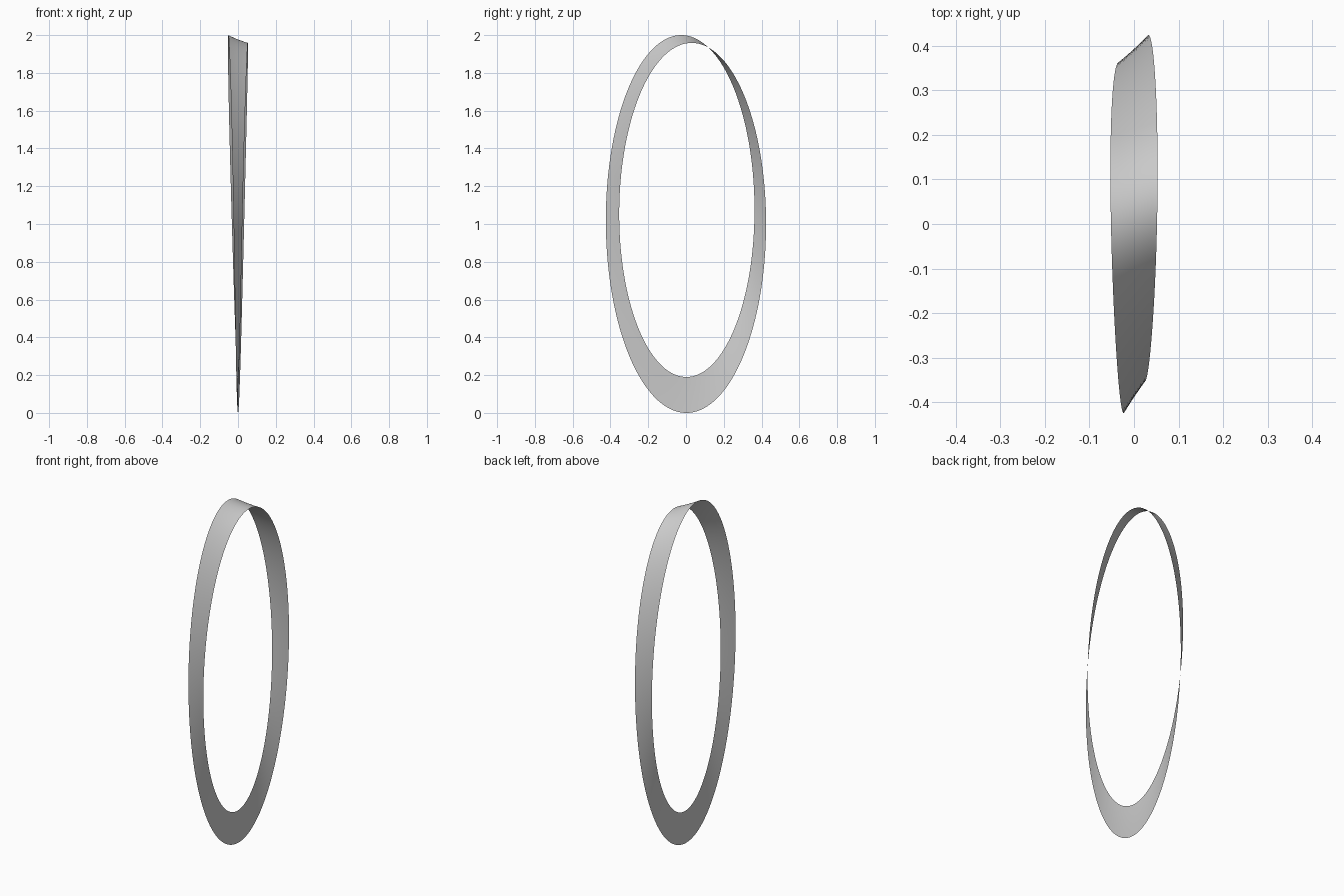
import bpy, bmesh
from math import sin, cos, pi, radians

if "Cube" in bpy.data.objects:
    bpy.data.objects.remove(bpy.data.objects["Cube"])

N, M = 192, 6                      # steps around the loop, strips across
RY, RZ, CZ = 0.391, 0.941, 1.036   # ellipse radii and centre height
W, WX = 0.101, 0.053               # half width: radial (relative) and sideways


def twist(t):
    """Half twist over one turn, slow at the bottom and faster at the top."""
    return t / 2 - radians(12.3) * sin(t) + radians(6.3) * (1 - cos(t))


def point(t, s):
    a = twist(t)
    r = 1 + s * W * cos(a)
    return (s * WX * sin(a), RY * r * sin(t) + 0.002, CZ - RZ * r * cos(t))


# one-sided twisted band, with its seam at the bottom
bm = bmesh.new()
rows = [[bm.verts.new(point(2 * pi * i / N, 2 * j / M - 1)) for j in range(M + 1)]
        for i in range(N + 1)]
for a, b in zip(rows, rows[1:]):
    for j in range(M):
        bm.faces.new((a[j], a[j + 1], b[j + 1], b[j])).smooth = True

mesh = bpy.data.meshes.new("twisted_band")
bm.to_mesh(mesh)
bm.free()
band = bpy.data.objects.new("twisted_band", mesh)
bpy.context.collection.objects.link(band)
